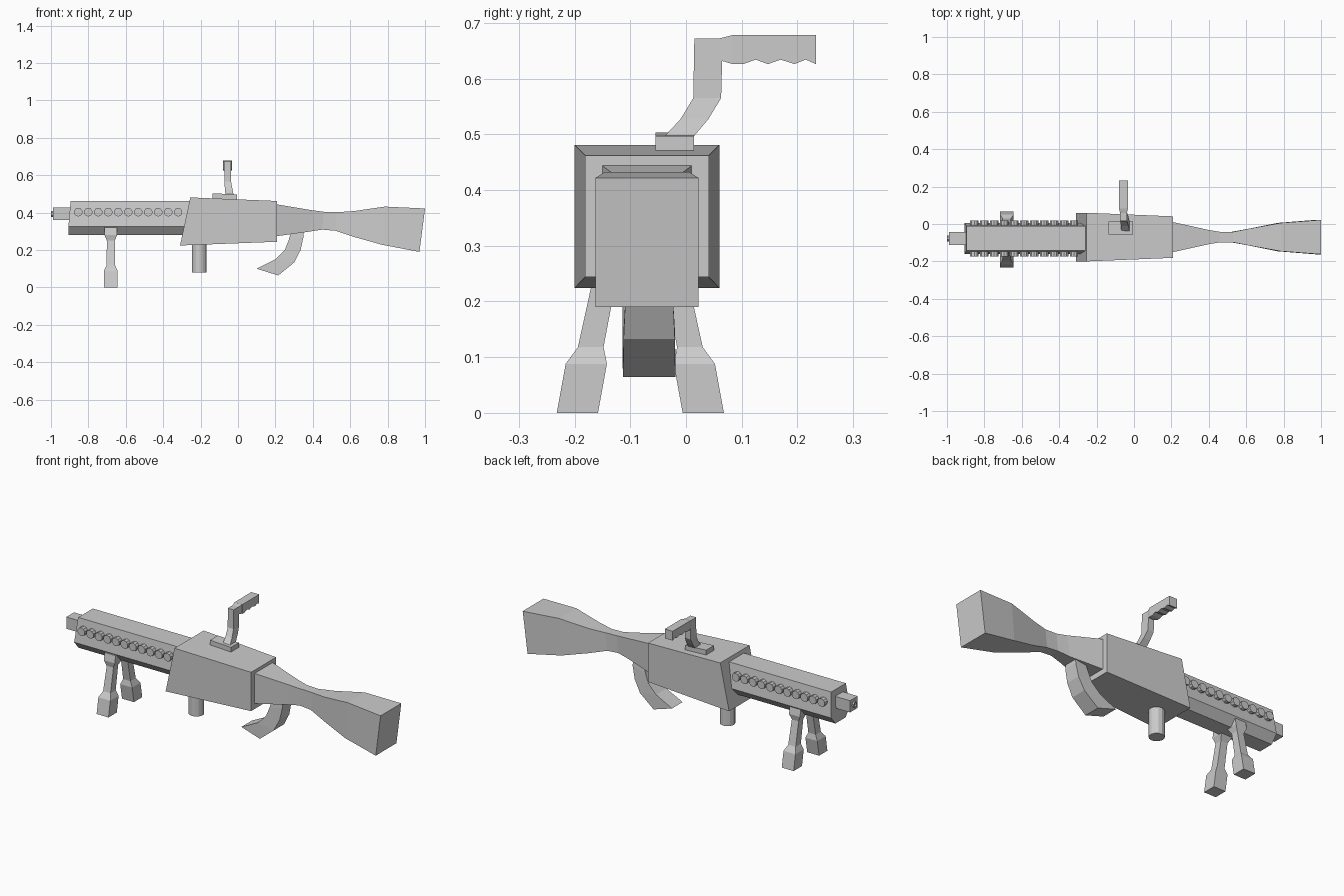
import bpy, bmesh, math
from mathutils import Vector

CY = -0.07          # centre line of the body
SY = -0.077         # centre line of the shroud


def loft(name, rings, caps=True):
    """Skin a series of equal-length vertex rings."""
    bm = bmesh.new()
    rows = [[bm.verts.new(p) for p in r] for r in rings]
    n = len(rows[0])
    for a, b in zip(rows, rows[1:]):
        for i in range(n):
            j = (i + 1) % n
            bm.faces.new((a[i], a[j], b[j], b[i]))
    if caps:
        bm.faces.new(rows[0])
        bm.faces.new(rows[-1])
    bmesh.ops.recalc_face_normals(bm, faces=bm.faces)
    me = bpy.data.meshes.new(name)
    bm.to_mesh(me)
    bm.free()
    ob = bpy.data.objects.new(name, me)
    bpy.context.collection.objects.link(ob)
    return ob


def slab(xt, zt, xb, zb, half, cy=CY):
    """Four-sided ring across the length, with separate top and bottom x."""
    return [(xb, cy - half, zb), (xb, cy + half, zb),
            (xt, cy + half, zt), (xt, cy - half, zt)]


def cylinder(name, loc, r, depth, sides, axis):
    rot = {'X': (0, math.pi / 2, 0), 'Y': (math.pi / 2, 0, 0), 'Z': (0, 0, 0)}[axis]
    bpy.ops.mesh.primitive_cylinder_add(vertices=sides, radius=r, depth=depth,
                                        location=loc, rotation=rot)
    bpy.context.object.name = name


# Receiver box, tapering to the rear with a raked front
loft("receiver", [slab(-0.255, 0.481, -0.31, 0.224, 0.13),
                  slab(0.208, 0.462, 0.208, 0.244, 0.111)])

# Shoulder stock
loft("stock", [slab(*s) for s in [
    (0.20, 0.445, 0.20, 0.273, 0.082),
    (0.40, 0.412, 0.38, 0.298, 0.038),
    (0.46, 0.404, 0.45, 0.309, 0.028),
    (0.53, 0.402, 0.52, 0.303, 0.028),
    (0.62, 0.408, 0.62, 0.270, 0.046),
    (0.785, 0.432, 0.77, 0.228, 0.076),
    (1.0, 0.422, 0.97, 0.190, 0.092)]])

# Barrel shroud: six-sided section, slightly raked at the muzzle end
section = [(-0.045, 0.28), (0.045, 0.28), (0.083, 0.325),
           (0.065, 0.461), (-0.065, 0.461), (-0.083, 0.325)]
loft("barrel_shroud", [
    [(-0.907 + max(0, z - 0.325) * 0.09, SY + y, z) for y, z in section],
    [(-0.26, SY + y, z) for y, z in section]])

# Rows of round studs on both sides of the shroud
for side in (-1, 1):
    for i in range(11):
        cylinder("shroud_stud", (-0.854 + i * 0.0534, SY + side * 0.077, 0.402),
                 0.023, 0.038, 10, 'Y')

# Muzzle block with a short hollow tip
loft("muzzle_block", [slab(x, 0.426, x, 0.36, 0.034, SY) for x in (-0.99, -0.89)])
loft("muzzle_tip", [
    [(x, SY + r * math.cos(a), 0.393 + r * math.sin(a))
     for a in [math.pi / 8 + k * math.pi / 4 for k in range(8)]]
    for x, r in [(-0.985, 0.017), (-1.0, 0.017), (-1.0, 0.010), (-0.991, 0.010)]])

# Curved pistol grip: front and rear edge pairs
edges = [((0.285, 0.30), (0.35, 0.31)), ((0.27, 0.25), (0.35, 0.27)),
         ((0.25, 0.20), (0.335, 0.20)), ((0.20, 0.15), (0.30, 0.133)),
         ((0.10, 0.10), (0.215, 0.064))]
loft("pistol_grip", [
    [(f[0], CY + 0.004 - h, f[1]), (f[0], CY + 0.004 + h, f[1]),
     (b[0], CY + 0.004 + h, b[1]), (b[0], CY + 0.004 - h, b[1])]
    for (f, b), h in zip(edges, (0.036, 0.04, 0.043, 0.046, 0.047))])

# Round post under the receiver
cylinder("under_post", (-0.207, CY - 0.004, 0.165), 0.04, 0.17, 14, 'Z')

# Bipod legs: height, sideways offset, half width
for side, name in ((-1, "bipod_leg_front"), (1, "bipod_leg_back")):
    loft(name, [
        [(-0.68 + sx * h, -0.082 + side * o + sy * h, z)
         for sx, sy in ((-1, -1), (1, -1), (1, 1), (-1, 1))]
        for z, o, h in [(0, 0.113, 0.037), (0.088, 0.097, 0.037),
                        (0.118, 0.089, 0.023), (0.25, 0.062, 0.021),
                        (0.28, 0.056, 0.034), (0.32, 0.048, 0.034)]])

# Carrying handle foot, following the slope of the receiver top
loft("handle_foot", [
    [(x, y, z) for y, z in ((-0.055, 0.465), (0.014, 0.465), (0.014, t), (-0.055, t))]
    for x, t in ((-0.135, 0.503), (-0.005, 0.497))])

# Bent handle arm
arm = [(-0.045, -0.04, 0.013, 0.495), (-0.05, -0.01, 0.04, 0.527),
       (-0.055, 0.013, 0.063, 0.565), (-0.056, 0.015, 0.066, 0.672)]
loft("handle_arm", [
    [(x - w, y0, z), (x + w, y0, z), (x + w, y1, z), (x - w, y1, z)]
    for (x, y0, y1, z), w in zip(arm, (0.022, 0.02, 0.018, 0.018))])

# Handle grip with scalloped underside
under = [(0.233, 0.626), (0.215, 0.634), (0.195, 0.626), (0.170, 0.634),
         (0.147, 0.626), (0.125, 0.634), (0.103, 0.626), (0.083, 0.626)]
grip = [(0.083, 0.678), (0.233, 0.678)] + under
loft("handle_grip", [[(x, y, z) for y, z in grip] for x in (-0.08, -0.031)])
loft("handle_collar", [
    [(-0.056 - w, y, z0), (-0.056 + w, y, z0), (-0.056 + w, y, z1), (-0.056 - w, y, z1)]
    for y, w, z0, z1 in [(0.06, 0.018, 0.633, 0.672), (0.084, 0.0245, 0.626, 0.678)]])
